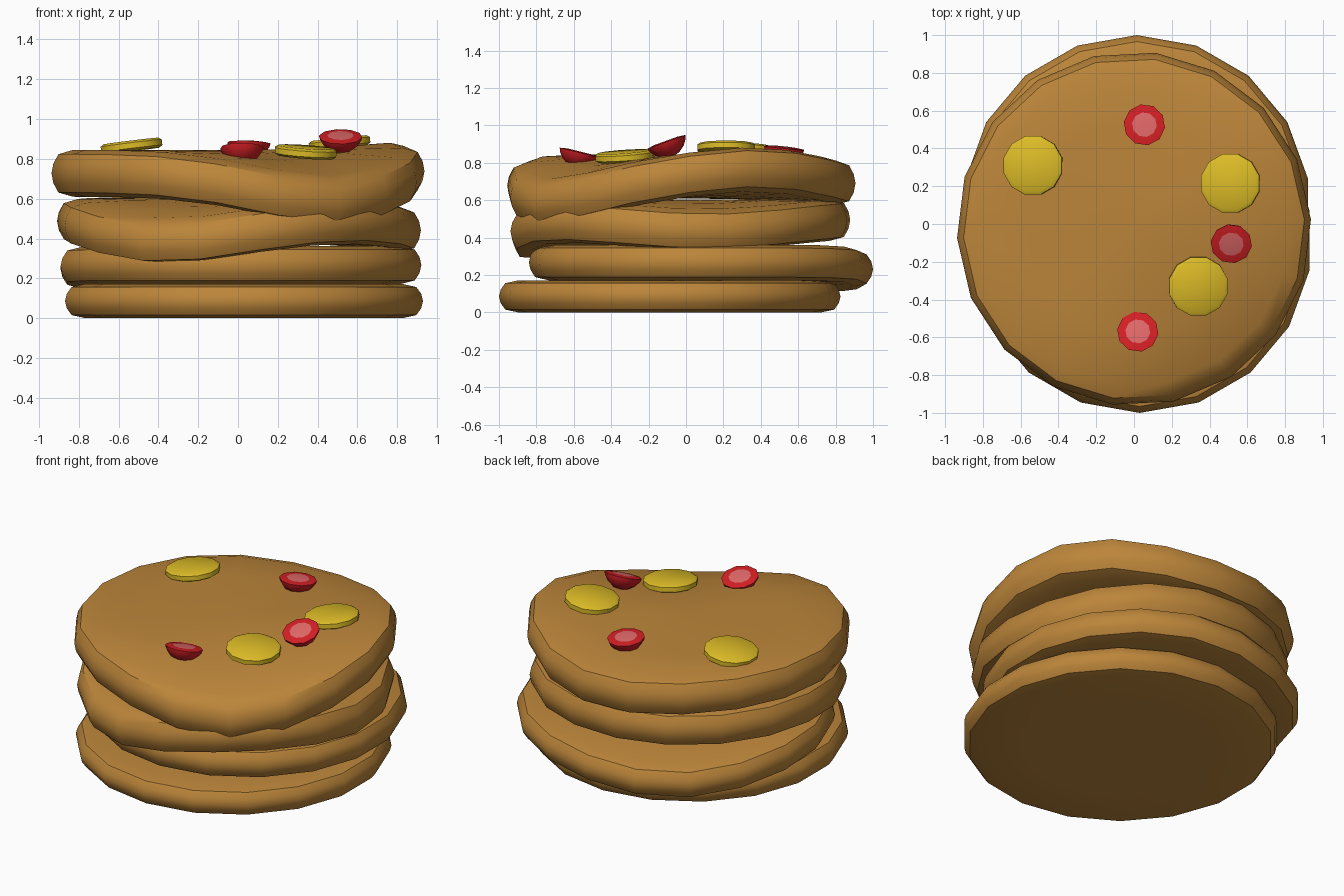
import bpy, bmesh, math
from mathutils import Euler

if "Cube" in bpy.data.objects:
    bpy.data.objects.remove(bpy.data.objects["Cube"])


def material(name, rgb):
    m = bpy.data.materials.new(name)
    m.diffuse_color = (*rgb, 1)
    m.use_nodes = True
    m.node_tree.nodes["Principled BSDF"].inputs["Base Color"].default_value = m.diffuse_color
    return m


BATTER = material("golden_brown", (0.50, 0.235, 0.042))
YELLOW = material("banana_yellow", (0.72, 0.50, 0.02))
RED = material("berry_red", (0.66, 0.014, 0.018))
PINK = material("berry_pink", (0.76, 0.14, 0.14))


def lathe(name, profile, sides, mats, loc, turn=0, rot=(0, 0, 0), warp=None, inner=None):
    """Spin (radius, z) points, from bottom centre to top centre, into a closed body."""
    bm = bmesh.new()
    rings = []
    for r, z in profile:
        ring = []
        for i in range(sides if r > 0 else 1):
            a = 90 + turn + 360 * i / sides
            dz = warp(a, r) if warp else 0
            c, s = math.cos(math.radians(a)), math.sin(math.radians(a))
            ring.append(bm.verts.new((r * c, r * s, z + dz)))
        rings.append(ring)
    for k, (lo, hi) in enumerate(zip(rings, rings[1:])):
        for i in range(sides):
            j = (i + 1) % sides
            if len(lo) == 1:
                f = bm.faces.new((lo[0], hi[j], hi[i]))
            elif len(hi) == 1:
                f = bm.faces.new((lo[i], lo[j], hi[0]))
            else:
                f = bm.faces.new((lo[i], lo[j], hi[j], hi[i]))
            f.smooth = True
            if inner is not None and k >= inner:
                f.material_index = 1
    bmesh.ops.recalc_face_normals(bm, faces=bm.faces)
    me = bpy.data.meshes.new(name)
    bm.to_mesh(me)
    bm.free()
    for m in mats:
        me.materials.append(m)
    me.set_sharp_from_angle(angle=math.radians(35))
    ob = bpy.data.objects.new(name, me)
    ob.location = loc
    ob.rotation_euler = Euler([math.radians(v) for v in rot])
    bpy.context.collection.objects.link(ob)
    return ob


# Pancakes: rounded rims that sag or lift around given (angle, spread, amount)
def pancake(name, x, y, z, radius, thick, turn, bends):
    def warp(a, r):
        total = 0
        for angle, spread, amount in bends:
            d = (a - angle + 180) % 360 - 180
            total += amount * math.exp(-(d / spread) ** 2)
        return total * min(1, r / (0.95 * radius)) ** 2

    half = [(0, 0), (0.3, 0), (0.6, 0), (0.885, 0), (0.963, 0.09), (0.99, 0.29)]
    prof = half + [(1, 0.5)] + [(r, 1 - h) for r, h in reversed(half)]
    lathe(name, [(r * radius, h * thick) for r, h in prof], 18, [BATTER],
          (x, y, z), turn, warp=warp)


pancake("pancake_bottom", 0.03, -0.087, 0.0, 0.913, 0.172, 0, [])
pancake("pancake_second", 0.015, 0.08, 0.172, 0.92, 0.19, 0, [(125, 40, -0.075)])
pancake("pancake_third", 0.005, -0.03, 0.385, 0.915, 0.22, 7,
        [(-116, 40, -0.12), (10, 40, -0.06)])
pancake("pancake_top", 0.0, -0.025, 0.61, 0.938, 0.235, -7,
        [(-57, 38, -0.15), (27, 30, 0.045), (90, 35, -0.04)])

# Banana slices: thin discs with a small chamfer
slice_profile = [(0, -0.025), (0.14, -0.025), (0.16, -0.014),
                 (0.16, 0.014), (0.142, 0.025), (0, 0.025)]
for n, (x, y, z, rx, ry) in enumerate([(-0.535, 0.31, 0.865, -1, -7),
                                       (0.51, 0.215, 0.88, 0, -6),
                                       (0.34, -0.33, 0.835, 4, 4)]):
    lathe(f"banana_slice_{n + 1}", slice_profile, 12, [YELLOW], (x, y, z), 15, (rx, ry, 0))

# Berry halves: small bowls with a pink cut face
berry_profile = [(0, -0.085), (0.045, -0.076), (0.082, -0.05), (0.105, -0.018),
                 (0.11, 0), (0.066, 0.006), (0, 0.006)]
for n, (x, y, z, rx, ry) in enumerate([(0.515, -0.105, 0.912, 20, 0),
                                       (0.02, -0.57, 0.855, -14, 0),
                                       (0.055, 0.525, 0.88, -6, 2)]):
    lathe(f"berry_half_{n + 1}", berry_profile, 10, [RED, PINK], (x, y, z), 10,
          (rx, ry, 0), inner=5)
